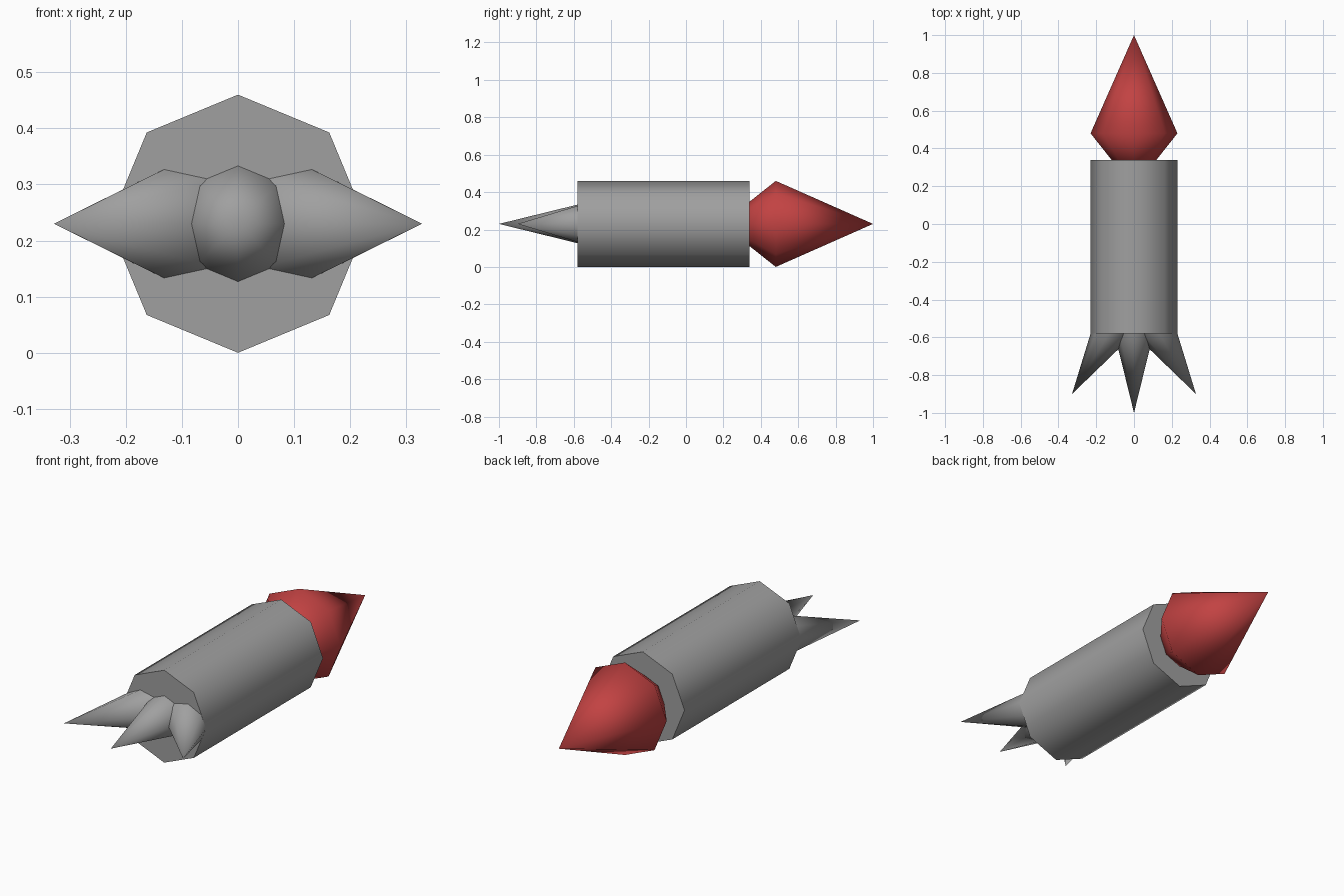
import bpy, bmesh, math
from mathutils import Matrix, Vector

if "Cube" in bpy.data.objects:
    bpy.data.objects.remove(bpy.data.objects["Cube"])

SIDES = 8
AXIS_Z = 0.23


def material(name, rgb):
    m = bpy.data.materials.new(name)
    m.diffuse_color = (*rgb, 1)
    m.use_nodes = True
    m.node_tree.nodes["Principled BSDF"].inputs["Base Color"].default_value = m.diffuse_color
    return m


GREY = material("grey", (0.35, 0.35, 0.35))
RED = material("red", (0.54, 0.055, 0.055))


def lathe(name, profile, mat, tip=(0, 0), yaw=0.0):
    """Spin (distance along y, radius) points into an eight-sided solid."""
    bm = bmesh.new()
    rings = []
    for y, r in profile:
        if r == 0:
            rings.append([bm.verts.new((0, y, 0))] * SIDES)
        else:
            angles = [2 * math.pi * k / SIDES for k in range(SIDES)]
            rings.append([bm.verts.new((r * math.cos(a), y, r * math.sin(a))) for a in angles])
    for a, b in zip(rings, rings[1:]):
        for k in range(SIDES):
            n = (k + 1) % SIDES
            bm.faces.new(dict.fromkeys((a[k], a[n], b[n], b[k])))
    for ring, (_, r) in ((rings[0], profile[0]), (rings[-1], profile[-1])):
        if r > 0:
            bm.faces.new(ring)
    bm.transform(Matrix.Translation(Vector((tip[0], tip[1], AXIS_Z))) @ Matrix.Rotation(yaw, 4, 'Z'))
    bmesh.ops.recalc_face_normals(bm, faces=bm.faces)
    me = bpy.data.meshes.new(name)
    bm.to_mesh(me)
    bm.free()
    me.shade_smooth()
    me.set_sharp_from_angle(angle=math.radians(80))
    me.materials.append(mat)
    ob = bpy.data.objects.new(name, me)
    bpy.context.collection.objects.link(ob)
    return ob


# Main tube and double-cone nose, whose rear point is buried in the tube
lathe("body", [(-0.58, 0.23), (0.34, 0.23)], GREY)
lathe("nose", [(0.19, 0), (0.48, 0.23), (1.0, 0)], RED)

# Three tail spikes: one straight, two splayed outwards
lathe("tail_spike_centre", [(0, 0), (0.44, 0.108)], GREY, tip=(0, -1.0))
for side, label in ((-1, "left"), (1, "right")):
    lathe("tail_spike_" + label, [(0, 0), (0.45, 0.116)], GREY,
          tip=(side * 0.328, -0.90), yaw=side * math.radians(31.5))
